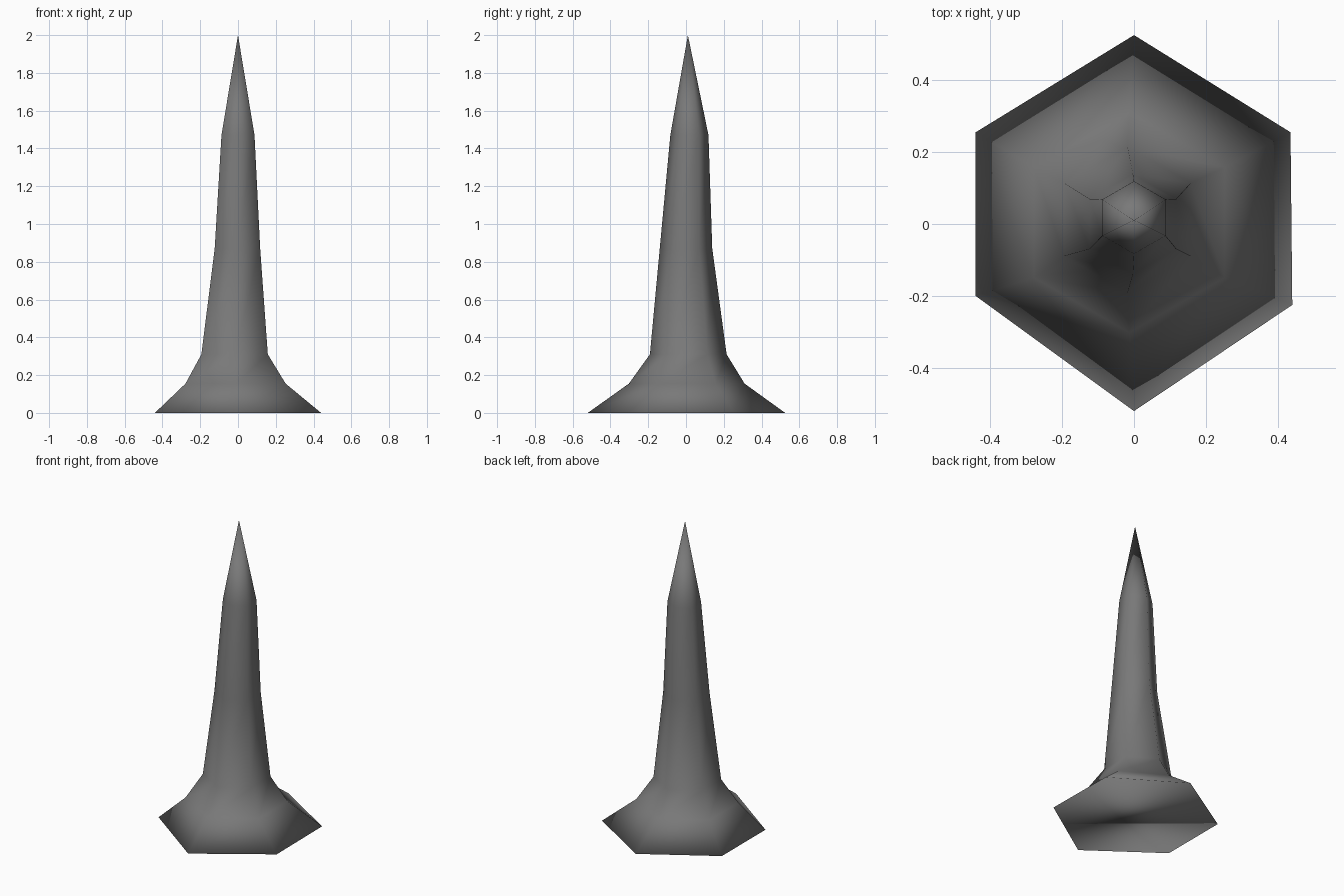
import bpy, bmesh, math

if "Cube" in bpy.data.objects:
    bpy.data.objects.remove(bpy.data.objects["Cube"])

grey = bpy.data.materials.new("dark_grey")
grey.diffuse_color = (0.19, 0.19, 0.19, 1)
grey.use_nodes = True
grey.node_tree.nodes["Principled BSDF"].inputs["Base Color"].default_value = grey.diffuse_color

# slightly irregular base outline, points to front and back
base = [(0.435, 0.255), (0, 0.525), (-0.44, 0.255),
        (-0.44, -0.20), (0, -0.52), (0.44, -0.225)]
# upper hexagonal rings: centre x, centre y, z, radius
rings = [(-0.013, 0.004, 0.155, 0.306),
         (-0.018, 0.012, 0.31, 0.203),
         (-0.003, 0.0, 0.87, 0.139),
         (0.0, 0.018, 1.47, 0.101)]

bm = bmesh.new()
loops = [[bm.verts.new((x, y, 0)) for x, y in base]]
for cx, cy, z, r in rings:
    loop = []
    for i in range(6):
        a = math.radians(30 + 60 * i)
        loop.append(bm.verts.new((cx + r * math.cos(a), cy + r * math.sin(a), z)))
    loops.append(loop)

# closed foot, flared and tapering sides
bm.faces.new(loops[0][::-1])
for lo, up in zip(loops, loops[1:]):
    for i in range(6):
        j = (i + 1) % 6
        bm.faces.new((lo[i], lo[j], up[j], up[i]))
# pointed tip
tip = bm.verts.new((0.0, 0.01, 2.0))
top = loops[-1]
for i in range(6):
    bm.faces.new((top[i], top[(i + 1) % 6], tip))
for f in bm.faces:
    f.smooth = True

mesh = bpy.data.meshes.new("spike")
bm.to_mesh(mesh)
bm.free()
mesh.materials.append(grey)
bpy.context.collection.objects.link(bpy.data.objects.new("spike", mesh))
